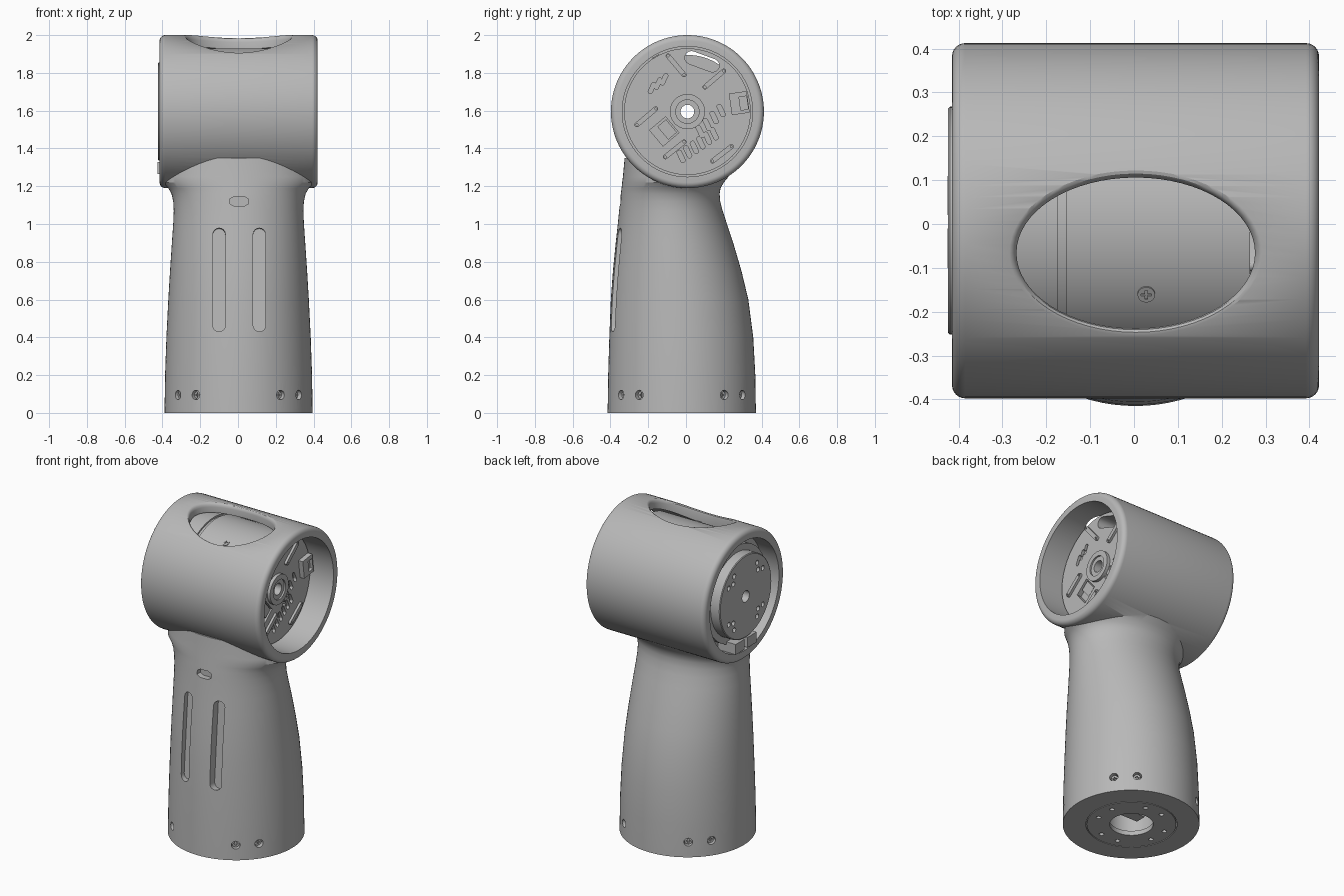
import bpy
import bmesh
from math import sin, cos, pi, radians, sqrt, atan2
from mathutils import Vector

if "Cube" in bpy.data.objects:
    bpy.data.objects.remove(bpy.data.objects["Cube"], do_unlink=True)

X, Y, Z = Vector((1, 0, 0)), Vector((0, 1, 0)), Vector((0, 0, 1))
HEAD_Y, HEAD_Z, HEAD_R, BORE_R = 0.0075, 1.595, 0.405, 0.345
BASE_Y, BASE_R = -0.0225, 0.39
FACE_X = 0.265

grey = bpy.data.materials.new("satin_grey")
grey.use_nodes = True
GREY = (0.48, 0.48, 0.48, 1)
grey.diffuse_color = GREY
grey.node_tree.nodes["Principled BSDF"].inputs["Base Color"].default_value = GREY


def loft(name, rings):
    """Closed solid skinned through rings with equal point counts."""
    bm = bmesh.new()
    loops = [[bm.verts.new(p) for p in ring] for ring in rings]
    n = len(loops[0])
    for a, b in zip(loops, loops[1:]):
        for i in range(n):
            j = (i + 1) % n
            bm.faces.new((a[i], a[j], b[j], b[i]))
    bm.faces.new(loops[0])
    bm.faces.new(loops[-1])
    bmesh.ops.recalc_face_normals(bm, faces=bm.faces)
    mesh = bpy.data.meshes.new(name)
    bm.to_mesh(mesh)
    bm.free()
    mesh.materials.append(grey)
    obj = bpy.data.objects.new(name, mesh)
    bpy.context.scene.collection.objects.link(obj)
    return obj


def oval(rx, ry=None, n=32):
    ry = ry or rx
    return [(rx * cos(2 * pi * i / n), ry * sin(2 * pi * i / n)) for i in range(n)]


def capsule(length, width, angle=0.0, n=8):
    r, h = width / 2, (length - width) / 2
    pts = []
    for side in (0, 1):
        for i in range(n + 1):
            a = side * pi - pi / 2 + pi * i / n
            pts.append((r * cos(a) + (h if side == 0 else -h), r * sin(a)))
    c, s = cos(angle), sin(angle)
    return [(u * c - v * s, u * s + v * c) for u, v in pts]


def box(w, h, angle=0.0):
    c, s = cos(angle), sin(angle)
    pts = [(-w / 2, -h / 2), (w / 2, -h / 2), (w / 2, h / 2), (-w / 2, h / 2)]
    return [(u * c - v * s, u * s + v * c) for u, v in pts]


def prism(name, outline, origin, normal, lo, hi, up=Z):
    """Outline extruded along normal from lo to hi."""
    w = Vector(normal).normalized()
    u = up.cross(w).normalized()
    v = w.cross(u)
    o = Vector(origin)
    return loft(name, [[o + u * a + v * b + w * d for a, b in outline] for d in (lo, hi)])


def lathe(name, profile, n=96):
    """Solid of revolution about the head axis from (x, radius) pairs."""
    return loft(name, [[(x, HEAD_Y + a, HEAD_Z + b) for a, b in oval(r, n=n)]
                       for x, r in profile])


def boolean(target, tools, operation="DIFFERENCE"):
    for tool in tools:
        tool.hide_render = True
        mod = target.modifiers.new("boolean", "BOOLEAN")
        mod.operation, mod.solver, mod.object = operation, "EXACT", tool
        bpy.context.view_layer.objects.active = target
        bpy.ops.object.modifier_apply(modifier=mod.name)
        bpy.data.objects.remove(tool, do_unlink=True)


def screw(name, origin, normal, r, up=Z):
    head = prism(name, oval(r, n=20), origin, normal, -0.02, 0.004, up)
    boolean(head, [prism("cross", box(r * 1.2, r * 0.3, a), origin, normal, -0.006, 0.02, up)
                   for a in (0, pi / 2)])


# Handle: oval sections flaring into the head (height, half width, front, back)
sections = [
    (0, .392, -.415, .37), (.2, .389, -.412, .367), (.4, .382, -.406, .356),
    (.6, .372, -.398, .33), (.75, .363, -.387, .294), (.9, .353, -.372, .25),
    (1, .346, -.361, .217), (1.07, .343, -.354, .194), (1.12, .346, -.349, .181),
    (1.16, .355, -.345, .178), (1.19, .372, -.341, .183), (1.22, .403, -.338, .2),
    (1.25, .41, -.334, .225), (1.35, .41, -.325, .24)]
body = loft("body_shell", [[(0.003 + a, (f + b) / 2 + c, z)
                            for a, c in oval(w, (b - f) / 2, 96)]
                           for z, w, f, b in sections])

# Head: cylinder with rounded rims, then bored through
ROUND = 0.03
arc = [i * pi / 12 for i in range(7)]
left = [(-0.415 + ROUND * (1 - sin(a)), HEAD_R - ROUND * (1 - cos(a))) for a in reversed(arc)]
right = [(0.422 - ROUND * (1 - sin(a)), HEAD_R - ROUND * (1 - cos(a))) for a in arc]
boolean(body, [lathe("head", left + right)], "UNION")
cuts = [lathe("bore", [(-0.5, BORE_R), (0.5, BORE_R)])]

# Oval window with a softened lip that follows the head
def window_ring(grow, dz, flat=None):
    ring = []
    for a, b in oval(0.272 + grow, 0.172 + grow, 64):
        y = -0.066 + b
        z = HEAD_Z + sqrt(HEAD_R ** 2 - (y - HEAD_Y) ** 2) + dz
        ring.append((0.004 + a, y, flat or z))
    return ring

cuts.append(loft("window", [window_ring(0, 0, 1.75), window_ring(0, -.025), window_ring(.003, -.012),
                            window_ring(.009, -.004), window_ring(.02, .002), window_ring(.02, 0, 2.1)]))

# Front grip slots and small port
lean = Vector((0, -1, 0.075))
for x in (-0.1, 0.113):
    cuts.append(prism("slot", capsule(0.55, 0.066, pi / 2), (x, -0.38, 0.705), lean, -0.05, 0.1))
cuts.append(prism("port", capsule(0.105, 0.05, n=3), (0.006, -0.345, 1.12), -Y, -0.03, 0.1))

# Base recess, socket and side screw holes
cuts.append(prism("base_recess", oval(0.262, n=64), (0, BASE_Y, 0), Z, -0.1, 0.03, Y))
cuts.append(prism("socket", oval(0.14, n=48), (0, BASE_Y, 0), Z, -0.1, 0.14, Y))
side_screws = []
for quarter in range(4):
    for offset in (-10, 10):
        a = radians(45 + 90 * quarter + offset)
        normal = Vector((cos(a), sin(a), 0))
        place = Vector((0, BASE_Y, 0.095)) + normal * BASE_R
        cuts.append(prism("screw_hole", oval(0.025, n=20), place, normal, -0.04, 0.1))
        side_screws.append((place - normal * 0.022, normal))
boolean(body, cuts)
for place, normal in side_screws:
    screw("side_screw", place, normal, 0.021)

# Base plate with bolt circle
plate = prism("base_plate", oval(0.257, n=64), (0, BASE_Y, 0), Z, 0.0, 0.029, Y)
holes = [prism("hub_hole", oval(0.125, n=48), (0, BASE_Y, 0), Z, -0.1, 0.1, Y)]
for quarter in range(4):
    for offset in (-17, 17):
        a = radians(90 * quarter + offset)
        holes.append(prism("bolt_hole", oval(0.014, n=14),
                           (0.205 * cos(a), BASE_Y + 0.205 * sin(a), 0), Z, -0.1, 0.022, Y))
boolean(plate, holes)
prism("base_connector", box(0.14, 0.07), (0, BASE_Y, 0), Z, 0.06, 0.139, Y)

# Motor body inside the head
motor = lathe("motor_body", [(-.3, .347), (-.28, .347), (-.28, .335), (-.175, .335), (-.175, .325),
                             (-.155, .325), (-.155, .335), (FACE_X, .335)])

# Circuit face: recessed capsules, cable slot, shaft hole
def face(name, outline, y, z, lo, hi):
    return prism(name, outline, (FACE_X, y, z), X, lo, hi)

pockets = [face("shaft_hole", oval(0.036), HEAD_Y, HEAD_Z, -1, 0.1),
           face("cable_slot", capsule(0.19, 0.07, radians(-20)), 0.085, 1.86, -1, 0.1)]
tilt = radians(115)
for i in range(3):
    pockets.append(face("pocket", capsule(0.065, 0.022, radians(65)),
                        -0.18 + 0.032 * i, 1.72 + 0.023 * i, -0.02, 0.1))
for i in range(6):
    pockets.append(face("pocket", capsule(0.07, 0.024, tilt),
                        -0.026 + 0.035 * i, 1.358 + 0.024 * i, -0.02, 0.1))
for i in range(4):
    pockets.append(face("pocket", capsule(0.07, 0.024, tilt),
                        0.075 + 0.037 * i, 1.49 + 0.037 * i, -0.02, 0.1))
pockets.append(face("chip_pocket", box(0.11, 0.11, radians(40)), -0.115, 1.49, -0.03, 0.1))
boolean(motor, pockets)

hub = face("hub_ring", oval(0.093, n=48), HEAD_Y, HEAD_Z, -0.01, 0.02)
boolean(hub, [face("hub_hole", oval(0.036), HEAD_Y, HEAD_Z, -0.1, 0.1),
              face("hub_step", oval(0.062), HEAD_Y, HEAD_Z, 0.01, 0.1)])
face("chip", box(0.06, 0.09, radians(40)), -0.1, 1.5, -0.03, -0.005)
socket = face("board_connector", box(0.095, 0.115, radians(8)), 0.282, 1.64, -0.01, 0.03)
boolean(socket, [face("socket_cut", box(0.04, 0.07, radians(8)), 0.305, 1.64, 0.01, 0.1)])

# Raised link bars with an end screw each side
for y0, z0, y1, z1 in [(-.095, 1.89, -.01, 1.79), (.1, 1.725, .2, 1.81), (-.26, 1.525, -.16, 1.61),
                       (-.11, 1.355, -.01, 1.435), (.14, 1.333, .24, 1.41)]:
    length = sqrt((y1 - y0) ** 2 + (z1 - z0) ** 2)
    bar = face("link_bar", capsule(length + 0.025, 0.026, atan2(z1 - z0, y1 - y0)),
               (y0 + y1) / 2, (z0 + z1) / 2, -0.005, 0.015)
    boolean(bar, [face("bar_hole", oval(0.006, n=10), y, z, 0.005, 0.1)
                  for y, z in ((y0, z0), (y1, z1))])

# Screw on top of the motor, seen in the window
up_normal = Vector((0, -0.167, 0.29)).normalized()
screw("motor_screw", Vector((0.028, HEAD_Y, HEAD_Z)) + up_normal * 0.335, up_normal, 0.02, Y)

# Output rotor on the other end
rotor = lathe("rotor", [(-.424, .255), (-.42, .26), (-.36, .26), (-.36, .3), (-.295, .3)])
drill = [prism("shaft_hole", oval(0.036), (0, HEAD_Y, HEAD_Z), X, -1, 1),
         face("cable_slot", capsule(0.19, 0.07, radians(-20)), 0.085, 1.86, -0.645, 0.1)]
drill[1].location.x = 0.02
bpy.context.view_layer.update()
for quarter in range(4):
    for offset, r in ((-11, 0.205), (11, 0.205), (0, 0.175)):
        a = radians(45 + 90 * quarter + offset)
        drill.append(prism("bolt_hole", oval(0.015, n=16),
                           (-0.424, HEAD_Y + r * cos(a), HEAD_Z + r * sin(a)), X, -0.1, 0.03))
boolean(rotor, drill)
for y in (-0.055, 0.065):
    prism("cable_connector", box(0.09, 0.065), (-0.425, y, 1.297), X, 0, 0.13)

# Smooth curved surfaces, keep hard edges
bpy.ops.object.select_all(action="DESELECT")
for obj in bpy.context.scene.objects:
    if obj.type == "MESH" and grey.name in obj.data.materials:
        obj.select_set(True)
bpy.context.view_layer.objects.active = body
bpy.ops.object.shade_smooth_by_angle(angle=radians(30))
